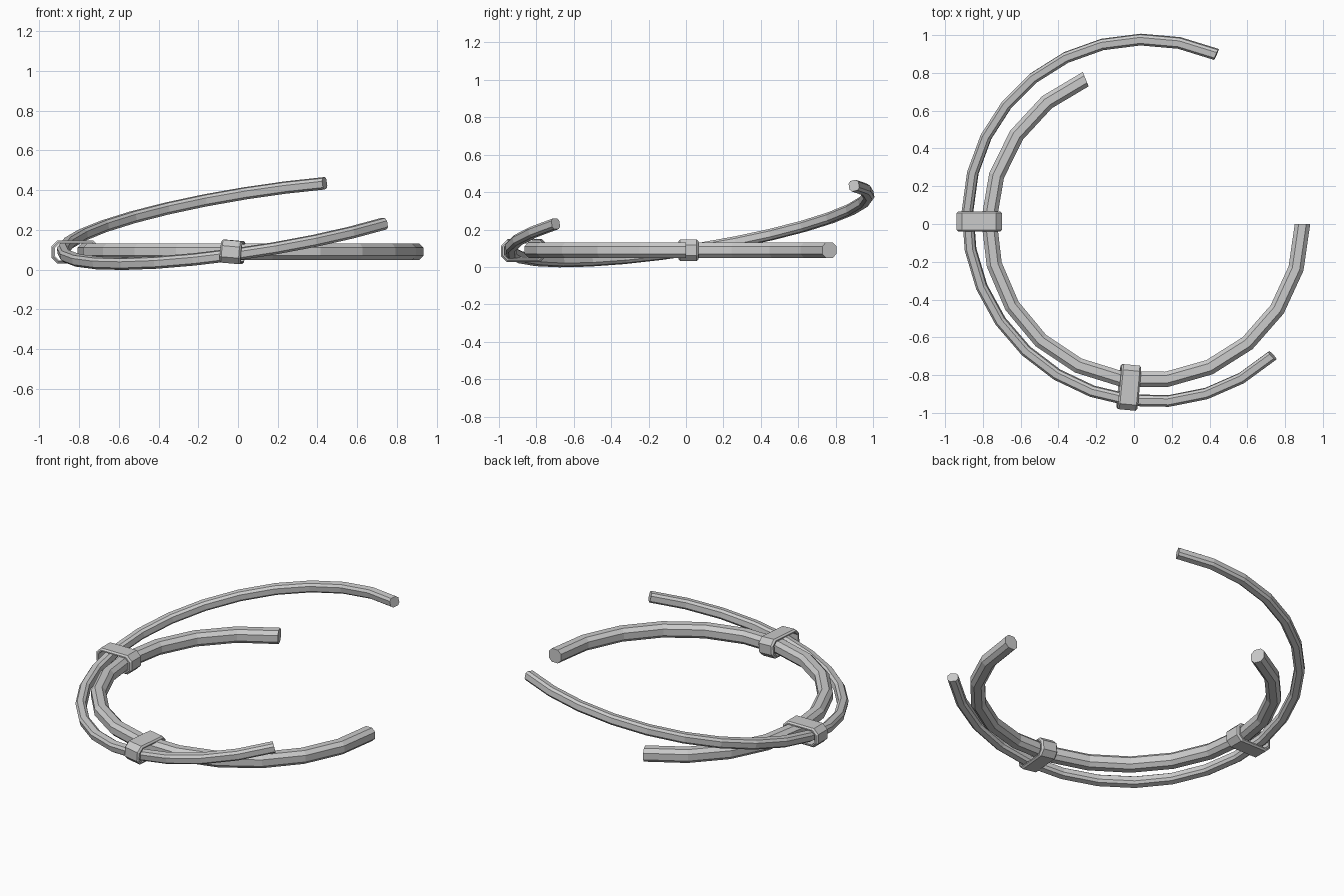
import bpy, bmesh, math
from mathutils import Matrix, Vector

if "Cube" in bpy.data.objects:
    bpy.data.objects.remove(bpy.data.objects["Cube"])


def octagon(hw, hh, c):
    """Rectangle outline with cut corners, as (across, up) points."""
    return [(hw, -hh + c), (hw, hh - c), (hw - c, hh), (-hw + c, hh),
            (-hw, hh - c), (-hw, -hh + c), (-hw + c, -hh), (hw - c, -hh)]


def finish(name, bm, matrix):
    bmesh.ops.recalc_face_normals(bm, faces=bm.faces[:])
    mesh = bpy.data.meshes.new(name)
    bm.to_mesh(mesh)
    bm.free()
    obj = bpy.data.objects.new(name, mesh)
    obj.matrix_world = matrix
    bpy.context.collection.objects.link(obj)
    return obj


def bridge(bm, a, b):
    n = len(a)
    for i in range(n):
        j = (i + 1) % n
        bm.faces.new((a[i], a[j], b[j], b[i]))


def open_ring(name, radius, start, end, segments, section, matrix):
    """Sweep a section along an open arc and cap both ends."""
    bm = bmesh.new()
    loops = []
    for k in range(segments + 1):
        t = math.radians(start + (end - start) * k / segments)
        loops.append([bm.verts.new(((radius + u) * math.cos(t),
                                    (radius + u) * math.sin(t), v))
                      for u, v in section])
    for a, b in zip(loops, loops[1:]):
        bridge(bm, a, b)
    bm.faces.new(loops[0])
    bm.faces.new(loops[-1])
    return finish(name, bm, matrix)


def band(name, location, turn, tilt):
    """Hollow clamp: outer loop inset on both sides, with an open passage."""
    w = 0.053
    rim = 0.009
    stations = [
        (-w, octagon(0.120 - rim, 0.058 - rim, 0.026)),
        (-w + rim, octagon(0.120, 0.058, 0.030)),
        (w - rim, octagon(0.120, 0.058, 0.030)),
        (w, octagon(0.120 - rim, 0.058 - rim, 0.026)),
        (w, octagon(0.101, 0.042, 0.020)),
        (-w, octagon(0.101, 0.042, 0.020)),
    ]
    bm = bmesh.new()
    loops = [[bm.verts.new((u, y, v)) for u, v in pts] for y, pts in stations]
    for i in range(len(loops)):
        bridge(bm, loops[i], loops[(i + 1) % len(loops)])
    m = (Matrix.Translation(location)
         @ Matrix.Rotation(math.radians(turn), 4, 'Z')
         @ Matrix.Rotation(math.radians(tilt), 4, 'X'))
    return finish(name, bm, m)


# Flat, thicker inner ring
open_ring("inner_ring", 0.83, 112.5, 360, 15, octagon(0.041, 0.041, 0.021),
          Matrix.Translation((0.062, 0, 0.09)))

# Thinner outer ring, tilted up toward the back right
tilt = math.atan(0.157 * math.sqrt(2))
open_ring("outer_ring", 0.97, 67.3, 312.5, 20, octagon(0.029, 0.029, 0.013),
          Matrix.Translation((0.077, 0.018, 0.24))
          @ Matrix.Rotation(tilt, 4, Vector((1, -1, 0)).normalized()))

# Two clamps holding the rings together
band("left_clamp", (-0.82, 0.013, 0.089), 0, 0)
band("front_clamp", (-0.027, -0.865, 0.089), 84.5, 5)
